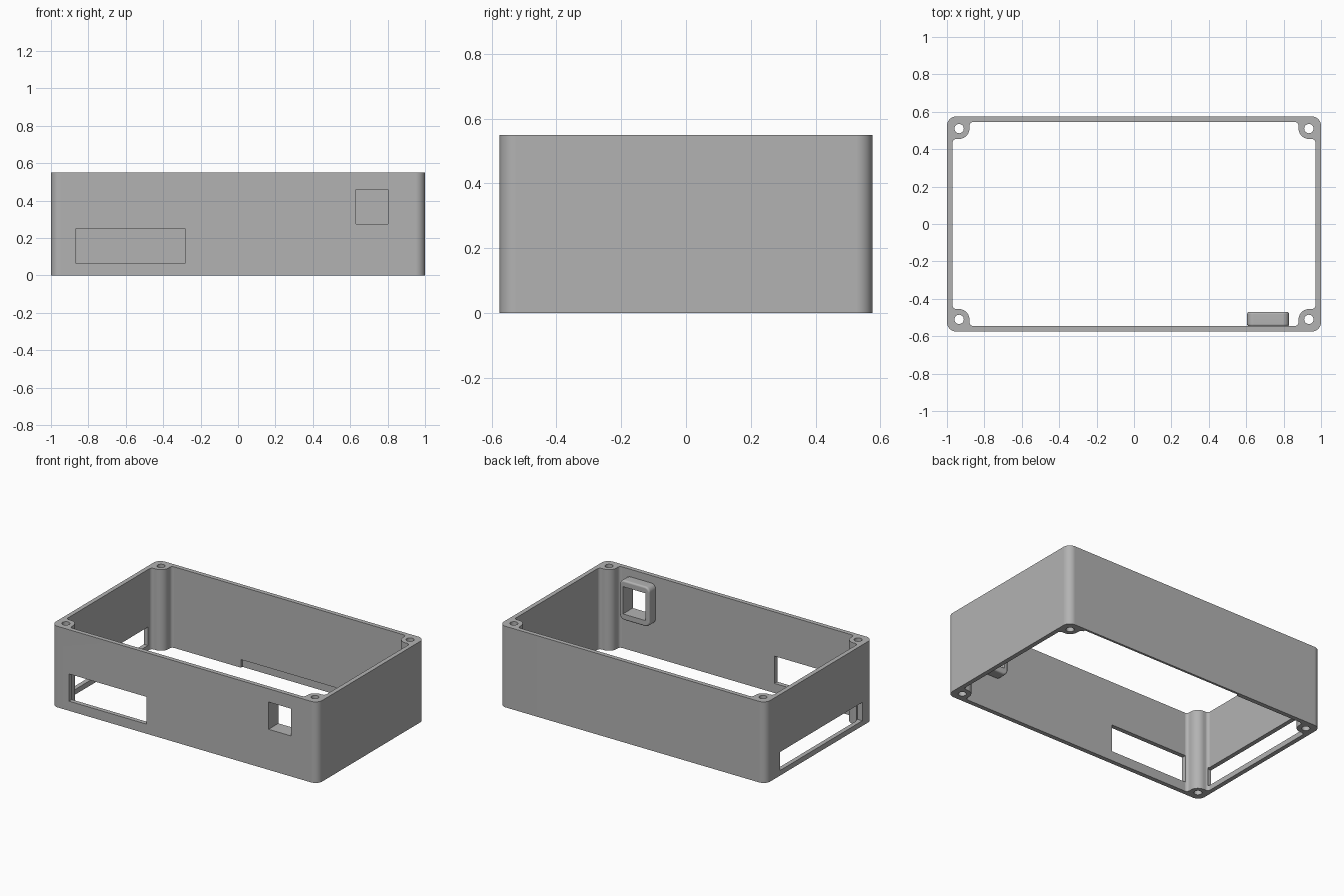
import bpy, bmesh
from math import radians, cos, sin
from mathutils import Matrix

if "Cube" in bpy.data.objects:
    bpy.data.objects.remove(bpy.data.objects["Cube"])

# Main sizes
HX, HY, HEIGHT = 1.0, 0.575, 0.55
IN_X, IN_Y = 0.97, 0.545
POST_X, POST_Y, POST_R, HOLE_R = 0.935, 0.51, 0.055, 0.025
FILLET = 0.02

grey = bpy.data.materials.new("plain grey")
grey.use_nodes = True
colour = (0.45, 0.45, 0.45, 1)
grey.diffuse_color = colour
grey.node_tree.nodes["Principled BSDF"].inputs["Base Color"].default_value = colour


def arc(cx, cy, r, start, end, steps=8):
    angles = [radians(start + (end - start) * i / steps) for i in range(steps + 1)]
    return [(cx + r * cos(a), cy + r * sin(a)) for a in angles]


def four_corners(quarter):
    """Mirror one corner path into a closed, counter-clockwise outline."""
    left = [(-x, y) for x, y in reversed(quarter)]
    half = quarter + left
    return half + [(-x, -y) for x, y in half]


def rounded_rect(hx, hy, r):
    return four_corners(arc(hx - r, hy - r, r, 0, 90))


def prism(name, outline, low, high):
    bm = bmesh.new()
    base = bm.faces.new([bm.verts.new((x, y, low)) for x, y in outline])
    grown = bmesh.ops.extrude_face_region(bm, geom=[base])
    verts = [g for g in grown["geom"] if isinstance(g, bmesh.types.BMVert)]
    bmesh.ops.translate(bm, verts=verts, vec=(0, 0, high - low))
    bmesh.ops.recalc_face_normals(bm, faces=bm.faces)
    mesh = bpy.data.meshes.new(name)
    bm.to_mesh(mesh)
    bm.free()
    mesh.materials.append(grey)
    obj = bpy.data.objects.new(name, mesh)
    bpy.context.collection.objects.link(obj)
    return obj


def block(name, x0, x1, y0, y1, z0, z1):
    return prism(name, [(x0, y0), (x1, y0), (x1, y1), (x0, y1)], z0, z1)


def apply_modifier(obj, mod):
    bpy.ops.object.select_all(action="DESELECT")
    bpy.context.view_layer.objects.active = obj
    obj.select_set(True)
    bpy.ops.object.modifier_apply(modifier=mod.name)


def cut(obj, cutter):
    mod = obj.modifiers.new("cut", "BOOLEAN")
    mod.operation, mod.solver, mod.object = "DIFFERENCE", "EXACT", cutter
    apply_modifier(obj, mod)
    bpy.data.objects.remove(cutter)


def finish(obj):
    bpy.ops.object.select_all(action="DESELECT")
    bpy.context.view_layer.objects.active = obj
    obj.select_set(True)
    bpy.ops.object.shade_smooth_by_angle(angle=radians(35))
    mod = obj.modifiers.new("even shading", "WEIGHTED_NORMAL")
    mod.keep_sharp = True


def window_cutter():
    return block("window_cutter", 0.632, 0.802, -0.7, -0.4, 0.275, 0.46)


# Open frame with corner screw posts
frame = prism("enclosure_frame", rounded_rect(HX, HY, 0.05), 0, HEIGHT)
inner_corner = (
    arc(IN_X - FILLET, POST_Y - POST_R - FILLET, FILLET, 0, 90)
    + arc(POST_X, POST_Y, POST_R, 270, 180, 10)
    + arc(POST_X - POST_R - FILLET, IN_Y - FILLET, FILLET, 0, 90)
)
cut(frame, prism("cavity_cutter", four_corners(inner_corner), -0.1, HEIGHT + 0.1))

# Screw holes through the posts
for sx in (-1, 1):
    for sy in (-1, 1):
        ring = arc(sx * POST_X, sy * POST_Y, HOLE_R, 0, 360, 24)[:-1]
        cut(frame, prism("hole_cutter", ring, -0.1, HEIGHT + 0.1))

# Front slot, side slot, front window, and inner recess at the foot of the back wall
cut(frame, block("front_slot_cutter", -0.865, -0.283, -0.7, -0.5, 0.065, 0.25))
cut(frame, block("side_slot_cutter", -1.1, -0.965, -0.462, 0.42, 0.035, 0.16))
cut(frame, window_cutter())
cut(frame, block("recess_cutter", -0.36, 0.86, 0.5, 0.56, -0.1, 0.055))
finish(frame)

# Rounded collar behind the front window
collar = prism("window_collar", rounded_rect(0.1125, 0.135, 0.035), 0, 0.077)
collar.data.transform(Matrix.Translation((0.717, -0.47, 0.368)) @ Matrix.Rotation(radians(90), 4, "X"))
rim = collar.modifiers.new("soft rim", "BEVEL")
rim.width, rim.segments, rim.limit_method, rim.angle_limit = 0.012, 3, "ANGLE", radians(60)
apply_modifier(collar, rim)
cut(collar, window_cutter())
finish(collar)
